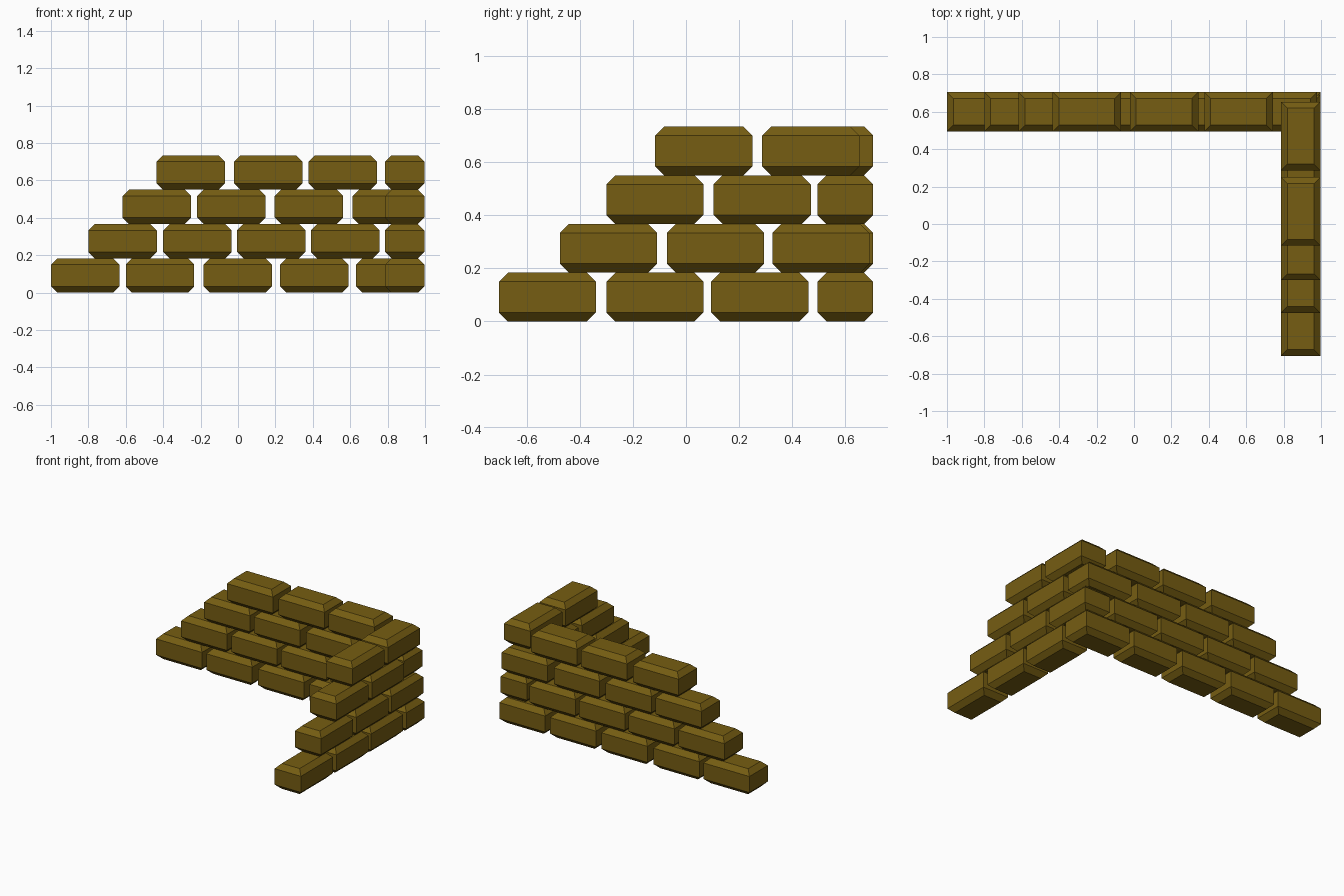
import bpy
import bmesh

cube = bpy.data.objects.get("Cube")
if cube:
    bpy.data.objects.remove(cube, do_unlink=True)

# Brick dimensions
LENGTH, WIDTH, HEIGHT, CHAMFER = 0.366, 0.21, 0.1835, 0.034
BACK_Y, SIDE_X = 0.6, 0.891  # centre lines of the two walls

brown = bpy.data.materials.new("brown_brick")
brown.use_nodes = True
COLOR = (0.18, 0.11, 0.006, 1)
brown.diffuse_color = COLOR
brown.node_tree.nodes["Principled BSDF"].inputs["Base Color"].default_value = COLOR


def brick_mesh(name, size_x, size_y):
    """Box with chamfered top and bottom rims and sharp upright corners."""
    bm = bmesh.new()
    rings = []
    for z, inset in ((0, CHAMFER), (CHAMFER, 0), (HEIGHT - CHAMFER, 0), (HEIGHT, CHAMFER)):
        hx, hy = size_x / 2 - inset, size_y / 2 - inset
        rings.append([bm.verts.new((sx * hx, sy * hy, z))
                      for sx, sy in ((-1, -1), (1, -1), (1, 1), (-1, 1))])
    for low, high in zip(rings, rings[1:]):
        for i in range(4):
            j = (i + 1) % 4
            bm.faces.new((low[i], low[j], high[j], high[i]))
    bm.faces.new(reversed(rings[0]))
    bm.faces.new(rings[-1])
    mesh = bpy.data.meshes.new(name)
    bm.to_mesh(mesh)
    bm.free()
    mesh.materials.append(brown)
    return mesh


def place(name, mesh, x, y, course):
    brick = bpy.data.objects.new(name, mesh)
    brick.location = (x, y, course * HEIGHT)
    bpy.context.collection.objects.link(brick)


back_mesh = brick_mesh("back_brick", LENGTH, WIDTH)
side_mesh = brick_mesh("side_brick", WIDTH, LENGTH)

# Start of each brick per course; the corner brick alternates between walls
back_starts = [(-1.0, -0.6, -0.185, 0.225, 0.631),
               (-0.8, -0.4, -0.005, 0.39),
               (-0.617, -0.218, 0.196, 0.612),
               (-0.435, -0.022, 0.376)]
side_starts = [(-0.705, -0.3, 0.095),
               (-0.475, -0.072, 0.325),
               (-0.3, 0.104),
               (-0.116, 0.287)]

for course, (backs, sides) in enumerate(zip(back_starts, side_starts)):
    for i, x in enumerate(backs):
        place(f"back_wall_brick_{course}_{i}", back_mesh, x + LENGTH / 2, BACK_Y, course)
    for i, y in enumerate(sides):
        place(f"side_wall_brick_{course}_{i}", side_mesh, SIDE_X, y + LENGTH / 2, course)
